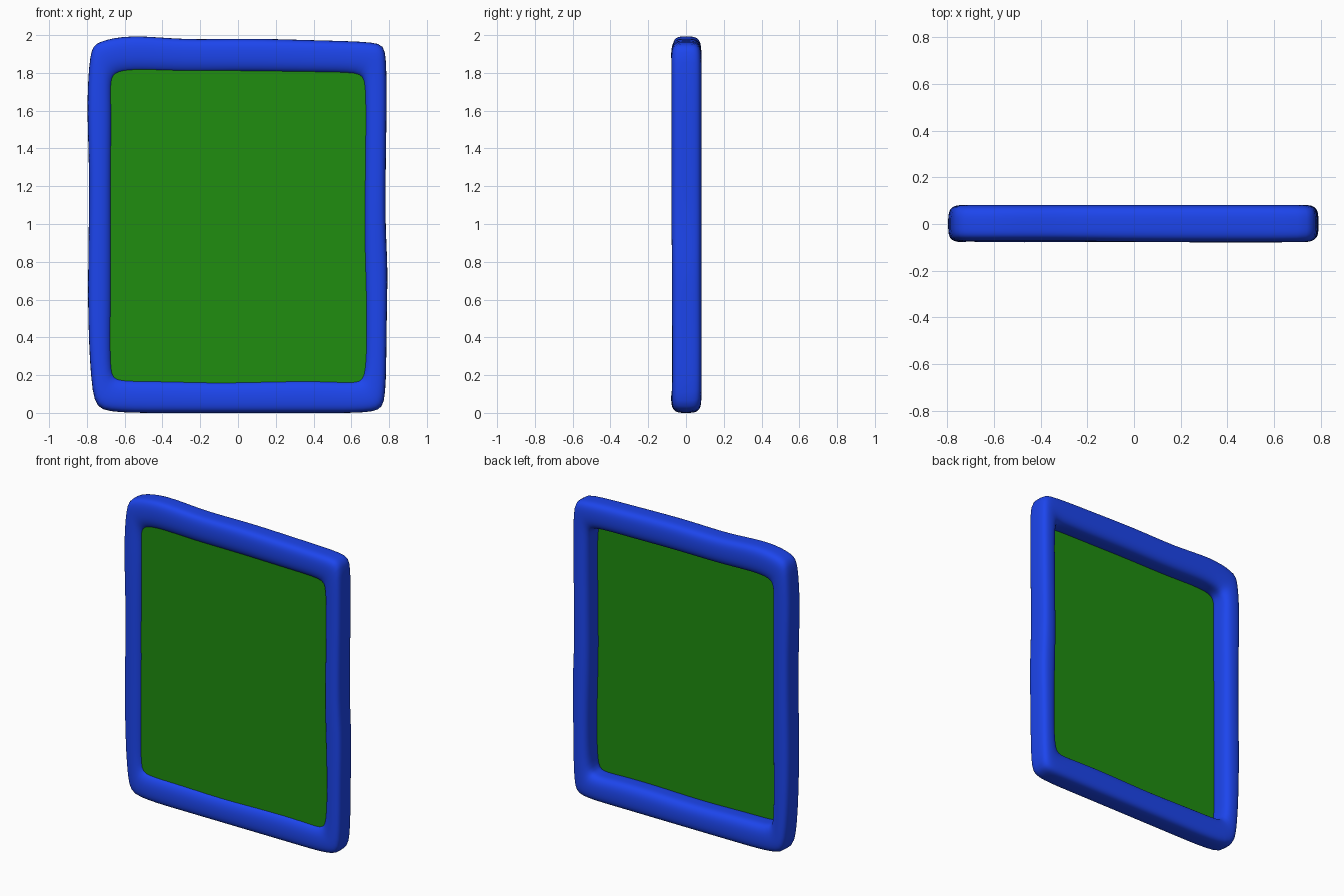
import bpy, bmesh, math, random
from mathutils import Vector

random.seed(4)


def paint(obj, name, rgb):
    mat = bpy.data.materials.new(name)
    mat.diffuse_color = (*rgb, 1)
    obj.data.materials.append(mat)


def make_object(name, bm):
    mesh = bpy.data.meshes.new(name)
    bmesh.ops.recalc_face_normals(bm, faces=bm.faces)
    bm.to_mesh(mesh)
    bm.free()
    obj = bpy.data.objects.new(name, mesh)
    bpy.context.collection.objects.link(obj)
    return obj


# Hand-carved outline: outer x, outer z, inner x, inner z, anticlockwise
stations = [
    (-0.72, 0.00, -0.645, 0.170), (-0.40, 0.00, -0.40, 0.172),
    (-0.10, 0.00, -0.10, 0.160), (0.25, 0.00, 0.25, 0.172),
    (0.50, 0.00, 0.50, 0.170), (0.745, 0.00, 0.64, 0.160),
    (0.785, 0.055, 0.675, 0.200), (0.785, 0.45, 0.680, 0.50),
    (0.795, 0.78, 0.670, 0.80), (0.777, 1.00, 0.667, 1.00),
    (0.785, 1.45, 0.673, 1.45), (0.790, 1.93, 0.675, 1.76),
    (0.755, 1.965, 0.645, 1.800), (0.40, 1.972, 0.40, 1.800),
    (0.02, 1.985, 0.02, 1.808), (-0.28, 1.972, -0.28, 1.803),
    (-0.57, 2.005, -0.52, 1.815), (-0.75, 1.965, -0.645, 1.805),
    (-0.785, 1.92, -0.675, 1.76), (-0.802, 1.62, -0.667, 1.62),
    (-0.785, 1.30, -0.672, 1.30), (-0.793, 0.80, -0.670, 0.80),
    (-0.795, 0.50, -0.672, 0.50), (-0.775, 0.06, -0.675, 0.205),
]

# Cross-section: fraction from inner to outer edge, then depth
section = [
    (0.0, -0.040), (0.08, -0.058), (0.30, -0.075), (0.68, -0.077),
    (0.92, -0.066), (1.0, -0.040), (1.0, 0.0), (1.0, 0.042),
    (0.92, 0.070), (0.70, 0.082), (0.32, 0.081), (0.10, 0.066),
    (0.0, 0.040), (0.0, 0.0),
]

# Rounded, slightly uneven frame
bm = bmesh.new()
rings = []
for ox, oz, ix, iz in stations:
    wobble = random.uniform(-0.004, 0.004)
    ring = []
    for t, y in section:
        if y < -0.05:
            y += wobble
        ring.append(bm.verts.new((ix + (ox - ix) * t, y, iz + (oz - iz) * t)))
    rings.append(ring)
n = len(section)
for i, a in enumerate(rings):
    b = rings[(i + 1) % len(rings)]
    for j in range(n):
        k = (j + 1) % n
        bm.faces.new((a[j], a[k], b[k], b[j]))
frame = make_object("frame", bm)
paint(frame, "blue", (0.012, 0.06, 0.85))
sub = frame.modifiers.new("soften", 'SUBSURF')
sub.levels = sub.render_levels = 2
for p in frame.data.polygons:
    p.use_smooth = True

# Flat panel tucked into the frame near the front
bm = bmesh.new()
corners = [(-0.70, 0.13), (0.70, 0.13), (0.70, 1.84), (-0.70, 1.84)]
bm.faces.new([bm.verts.new((x, -0.045, z)) for x, z in corners])
panel = make_object("panel", bm)
paint(panel, "green", (0.014, 0.27, 0.005))
